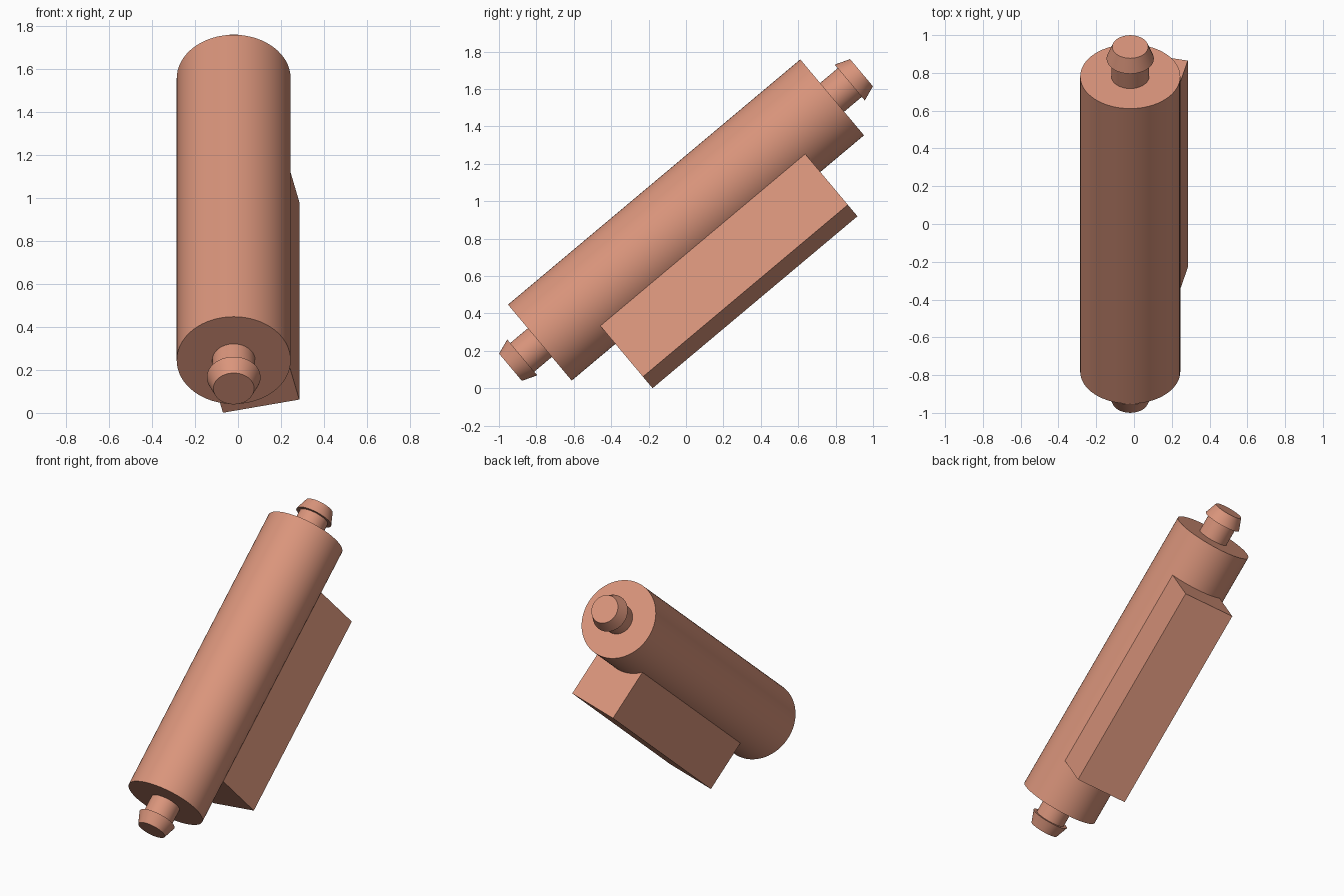
import bpy, bmesh, math
from mathutils import Matrix, Vector

if "Cube" in bpy.data.objects:
    bpy.data.objects.remove(bpy.data.objects["Cube"])

# Shared tilt: local z runs along the barrel, local y points down and back
TILT = Matrix.Translation((-0.02, 0, 0.9)) @ Matrix.Rotation(math.radians(-50), 4, 'X')

clay = bpy.data.materials.new("salmon_clay")
clay.diffuse_color = (0.70, 0.30, 0.20, 1)
clay.use_nodes = True
clay.node_tree.nodes["Principled BSDF"].inputs["Base Color"].default_value = clay.diffuse_color


def add_object(name, bm):
    bmesh.ops.recalc_face_normals(bm, faces=bm.faces)
    mesh = bpy.data.meshes.new(name)
    bm.to_mesh(mesh)
    bm.free()
    mesh.materials.append(clay)
    obj = bpy.data.objects.new(name, mesh)
    bpy.context.collection.objects.link(obj)
    obj.matrix_world = TILT
    return obj


def lathe(name, profile, segments=64):
    """Closed solid from (radius, height) rings, capped at both ends."""
    bm = bmesh.new()
    rings = []
    for r, z in profile:
        rings.append([bm.verts.new((r * math.cos(a), r * math.sin(a), z))
                      for a in (2 * math.pi * i / segments for i in range(segments))])
    for low, high in zip(rings, rings[1:]):
        for i in range(segments):
            j = (i + 1) % segments
            bm.faces.new((low[i], low[j], high[j], high[i]))
    bm.faces.new(rings[0])
    bm.faces.new(rings[-1])
    obj = add_object(name, bm)
    bpy.ops.object.select_all(action='DESELECT')
    bpy.context.view_layer.objects.active = obj
    obj.select_set(True)
    bpy.ops.object.shade_smooth_by_angle(angle=math.radians(30))
    return obj


# Main barrel
lathe("barrel", [(0.265, -1.02), (0.265, 1.02)])

# End pins: stem, flared collar, tapered tip
for name, side in (("upper_pin", 1), ("lower_pin", -1)):
    lathe(name, [(r, side * z) for r, z in
                 ((0.1, 1.0), (0.1, 1.143), (0.125, 1.143), (0.095, 1.225))])

# Side block, turned slightly about the barrel axis and sunk into it
bm = bmesh.new()
bmesh.ops.create_cube(bm, size=1)
roll = math.atan2(-0.08, 0.355)
outer_mid = Vector((0.1275, 0.534, 0))
depth = 0.38
out = Vector((0.22, 0.9755, 0))
bmesh.ops.transform(bm, verts=bm.verts,
                    matrix=Matrix.Translation(outer_mid - out * depth / 2)
                    @ Matrix.Rotation(roll, 4, 'Z')
                    @ Matrix.Diagonal((0.364, depth, 1.43, 1)))
add_object("side_block", bm)
